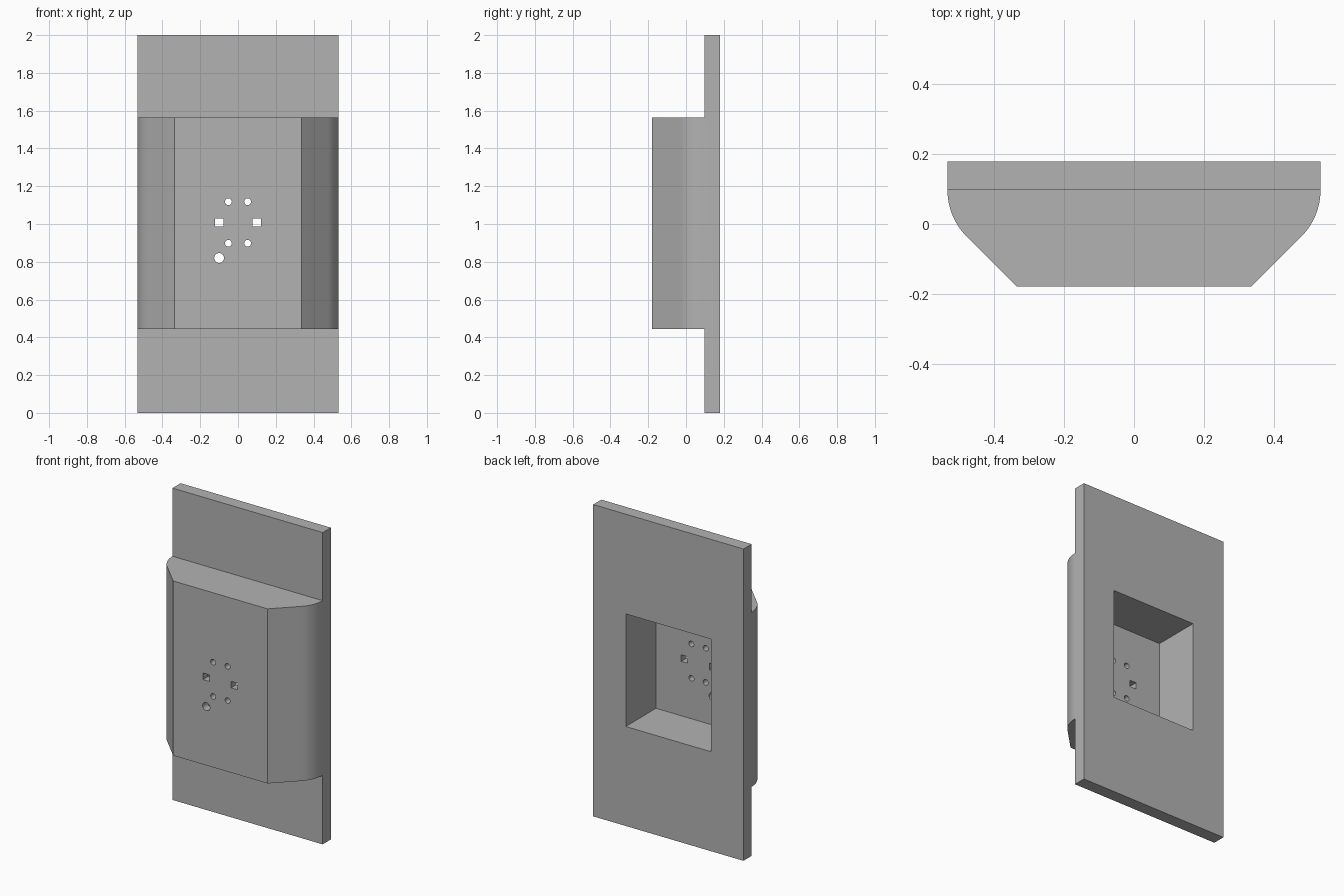
import bpy, bmesh, math
from mathutils import Matrix

cube = bpy.data.objects.get("Cube")
if cube:
    bpy.data.objects.remove(cube, do_unlink=True)

HALF_W, HALF_D = 0.533, 0.179      # overall half width and half depth
PLATE_FRONT = 0.097                # front face of the thin plate
FACE_HALF = 0.335                  # half width of the flat front face
BODY_LOW, BODY_HIGH = 0.443, 1.563
HOLE_Z = 1.008                     # centre of the hole pattern

grey = bpy.data.materials.new("plain_grey")
grey.use_nodes = True
colour = (0.45, 0.45, 0.45, 1)
grey.diffuse_color = colour
grey.node_tree.nodes["Principled BSDF"].inputs["Base Color"].default_value = colour


def make_object(name, bm):
    bmesh.ops.recalc_face_normals(bm, faces=bm.faces)
    mesh = bpy.data.meshes.new(name)
    bm.to_mesh(mesh)
    bm.free()
    mesh.materials.append(grey)
    obj = bpy.data.objects.new(name, mesh)
    bpy.context.collection.objects.link(obj)
    return obj


def box(name, x, y, z):
    """Box from (low, high) ranges on each axis."""
    bm = bmesh.new()
    bmesh.ops.create_cube(bm, size=1)
    for v in bm.verts:
        v.co = [r[0] if c < 0 else r[1] for c, r in zip(v.co, (x, y, z))]
    return make_object(name, bm)


def round_hole(name, x, z, radius):
    bm = bmesh.new()
    turn = Matrix.Translation((x, -HALF_D, z)) @ Matrix.Rotation(math.pi / 2, 4, 'X')
    bmesh.ops.create_cone(bm, cap_ends=True, segments=32, radius1=radius,
                          radius2=radius, depth=0.2, matrix=turn)
    return make_object(name, bm)


# Housing outline: straight back, rounded shoulders, slanted cheeks, flat front
corner_y = HALF_W - FACE_HALF - HALF_D
radius = (PLATE_FRONT - corner_y) / math.tan(math.pi / 8)
side = [(HALF_W, HALF_D)]
for i in range(17):
    a = math.pi / 4 * i / 16
    side.append((HALF_W - radius * (1 - math.cos(a)), PLATE_FRONT - radius * math.sin(a)))
side.append((FACE_HALF, -HALF_D))
outline = side + [(-x, y) for x, y in reversed(side)]

bm = bmesh.new()
base = bm.faces.new([bm.verts.new((x, y, 0)) for x, y in outline])
grown = bmesh.ops.extrude_face_region(bm, geom=[base])
bmesh.ops.translate(bm, vec=(0, 0, 2),
                    verts=[g for g in grown["geom"] if isinstance(g, bmesh.types.BMVert)])
housing = make_object("wall_plate_housing", bm)

# Cutters: ledges above and below the body, rear pocket, front holes
cutters = [
    box("upper_ledge", (-1, 1), (-1, PLATE_FRONT), (BODY_HIGH, 3)),
    box("lower_ledge", (-1, 1), (-1, PLATE_FRONT), (-1, BODY_LOW)),
    box("rear_pocket", (-0.302, 0.302), (-0.127, 1), (0.638, 1.36)),
    round_hole("large_hole", -0.1, 0.82, 0.026),
]
for s in (-1, 1):
    cutters.append(box("square_hole", (s * 0.1 - 0.023, s * 0.1 + 0.023), (-0.3, -0.05),
                       (HOLE_Z - 0.021, HOLE_Z + 0.021)))
    for t in (-1, 1):
        cutters.append(round_hole("small_hole", s * 0.051, HOLE_Z + t * 0.11, 0.018))

bpy.context.view_layer.objects.active = housing
for cutter in cutters:
    mod = housing.modifiers.new("cut", 'BOOLEAN')
    mod.operation = 'DIFFERENCE'
    mod.solver = 'EXACT'
    mod.object = cutter
    bpy.ops.object.modifier_apply(modifier=mod.name)
    bpy.data.objects.remove(cutter, do_unlink=True)

# Smooth rounded shoulders, crisp edges elsewhere
bpy.ops.object.select_all(action='DESELECT')
housing.select_set(True)
bpy.ops.object.shade_smooth_by_angle(angle=math.radians(30))
